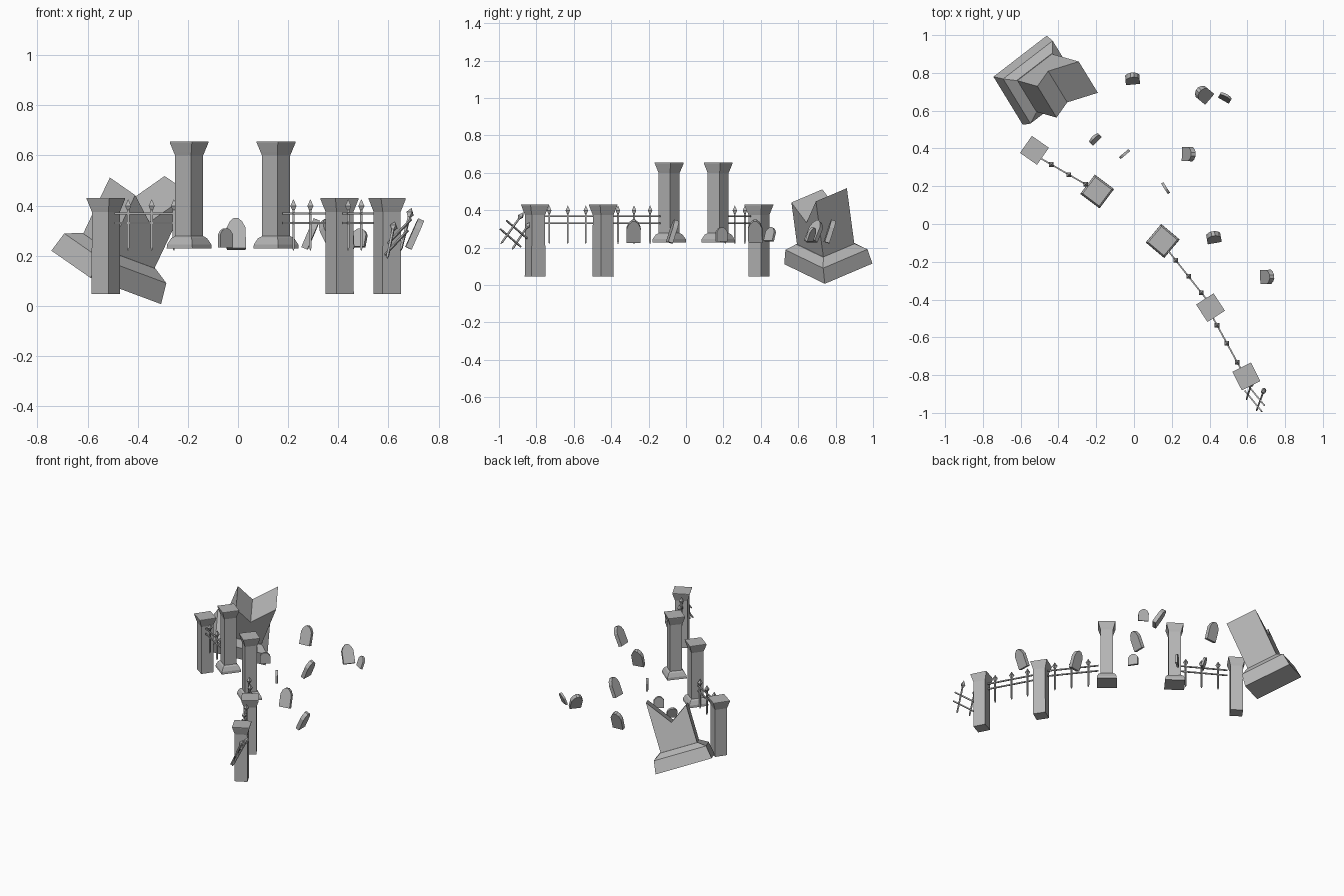
import bpy, bmesh, math
from mathutils import Vector, Matrix

if "Cube" in bpy.data.objects:
    bpy.data.objects.remove(bpy.data.objects["Cube"], do_unlink=True)

# One weathered stone grey for everything
grey = bpy.data.materials.new("weathered_grey")
grey.use_nodes = True
tone = (0.46, 0.46, 0.46, 1)
grey.diffuse_color = tone
grey.node_tree.nodes["Principled BSDF"].inputs["Base Color"].default_value = tone


def loft(name, rings, matrix=Matrix()):
    """Skin a list of equal point rings and close both ends."""
    bm = bmesh.new()
    loops = [[bm.verts.new(p) for p in ring] for ring in rings]
    count = len(loops[0])
    for low, high in zip(loops, loops[1:]):
        for i in range(count):
            j = (i + 1) % count
            bm.faces.new((low[i], low[j], high[j], high[i]))
    bm.faces.new(loops[0][::-1])
    bm.faces.new(loops[-1])
    bmesh.ops.recalc_face_normals(bm, faces=bm.faces)
    mesh = bpy.data.meshes.new(name)
    bm.to_mesh(mesh)
    bm.free()
    mesh.materials.append(grey)
    obj = bpy.data.objects.new(name, mesh)
    obj.matrix_world = matrix
    bpy.context.collection.objects.link(obj)
    return obj


def square(hx, hy, z):
    return [(-hx, -hy, z), (hx, -hy, z), (hx, hy, z), (-hx, hy, z)]


def place(x, y, z, yaw, lean=0):
    return (Matrix.Translation((x, y, z)) @ Matrix.Rotation(math.radians(yaw), 4, 'Z')
            @ Matrix.Rotation(math.radians(-lean), 4, 'X'))


# Pillars: square shafts with flared caps, gate pillars with a plinth
def pillar(name, x, y, yaw, top, foot):
    profile = foot + [(0.040, top - 0.055), (0.044, top - 0.042), (0.055, top - 0.004), (0.055, top)]
    loft(name, [square(r, r, z) for r, z in profile], place(x, y, 0, yaw))


gate_foot = [(0.064, 0.228), (0.063, 0.245), (0.051, 0.270), (0.040, 0.278)]
wall_foot = [(0.041, 0.047)]
pillar("right_gate_pillar", -0.195, 0.172, -37, 0.655, gate_foot)
pillar("left_gate_pillar", 0.152, -0.09, -40, 0.655, gate_foot)
pillar("right_wall_pillar", -0.527, 0.39, -35, 0.43, wall_foot)
pillar("left_wall_pillar", 0.405, -0.443, 33, 0.43, wall_foot)
pillar("left_end_pillar", 0.595, -0.807, 27, 0.43, wall_foot)


# Fence rails and spear-tipped bars
def rod(name, a, b, profile):
    """Four-sided rod from a to b; profile is (distance fraction, radius)."""
    a, b = Vector(a), Vector(b)
    axis = b - a
    matrix = Matrix.Translation(a) @ axis.to_track_quat('Z', 'Y').to_matrix().to_4x4()
    loft(name, [square(r, r, t * axis.length) for t, r in profile], matrix)


RAIL = [(0, 0.004), (1, 0.004)]
SPEAR = [(0, 0.0015), (0.06, 0.0045), (0.79, 0.0045), (0.80, 0.006), (0.87, 0.012), (1, 0.0005)]


def fence(name, start, end, bars):
    a, b = Vector(start), Vector(end)
    for z in (0.331, 0.369):
        rod(name + "_rail", (*a, z), (*b, z), RAIL)
    for t in bars:
        x, y = a.lerp(b, t)
        rod(name + "_spear", (x, y, 0.22), (x, y, 0.425), SPEAR)


fence("right_fence", (-0.49, 0.345), (-0.23, 0.195), (0.2, 0.56, 0.9))
fence("left_fence", (0.18, -0.14), (0.385, -0.40), (0.2, 0.53, 0.86))
fence("left_outer_fence", (0.42, -0.50), (0.57, -0.775), (0.13, 0.48, 0.84))

# Broken fence end, fallen askew
rod("broken_spear", (0.595, -0.93, 0.19), (0.625, -0.835, 0.335), SPEAR)
rod("broken_spear", (0.648, -0.99, 0.22), (0.692, -0.868, 0.39), SPEAR)
for drop in (0, 1):
    shift = Vector((-0.013, -0.033, -0.045)) * drop
    rod("broken_rail", Vector((0.69, -0.96, 0.345)) + shift,
        Vector((0.60, -0.85, 0.25)) + shift, RAIL)

# Toppled monument: frame from its two base edges
edge_x, edge_y = Vector((0.282, 0.217, -0.105)), Vector((0.155, -0.255, -0.108))
normal = edge_y.cross(edge_x).normalized()
u = edge_x.normalized()
v = normal.cross(u)
frame = Matrix((u, v, normal)).transposed().to_4x4()
frame.translation = Vector((-0.744, 0.78, 0.22)) + (edge_x + edge_y) / 2
hx, hy = edge_x.length / 2, edge_y.length / 2
loft("monument_plinth", [square(hx * s, hy * s, z) for s, z in
                         ((1, 0), (0.93, 0.085), (0.67, 0.118))], frame)

# Monument shaft with a V-shaped broken top
hx, hy = hx * 0.65, hy * 0.65
outline = [(-hx, 0.11), (hx, 0.11), (hx, 0.45), (0, 0.285), (-hx, 0.367)]
loft("monument_shaft", [[(x, y, z) for x, z in outline] for y in (-hy, hy)], frame)


# Gravestones: slabs with a clipped, pointed top
def gravestone(name, x, y, z, yaw, lean, w, h, depth):
    half = [(0.5, -0.5), (0.5, 0.18), (0.34, 0.38), (0.12, 0.5)]
    shape = half + [(-a, b) for a, b in reversed(half)]
    loft(name, [[(a * w, d * depth, b * h) for a, b in shape] for d in (-0.5, 0.5)],
         place(x, y, z, yaw, lean))


large = [(-0.008, 0.77, 5, 18), (0.367, 0.688, 50, 32), (0.29, 0.37, -92, 23),
         (0.422, -0.07, 10, 18), (0.705, -0.28, -88, 24)]
small = [(0.483, 0.67, -30, 20), (-0.207, 0.45, 45, 18), (-0.05, 0.37, 40, 0), (0.167, 0.19, -57, 0)]
for x, y, yaw, lean in large:
    gravestone("large_gravestone", x, y, 0.287, yaw, lean, 0.075, 0.125, 0.026)
for x, y, yaw, lean in small:
    gravestone("small_gravestone", x, y, 0.271, yaw, lean, 0.066, 0.076, 0.014)
